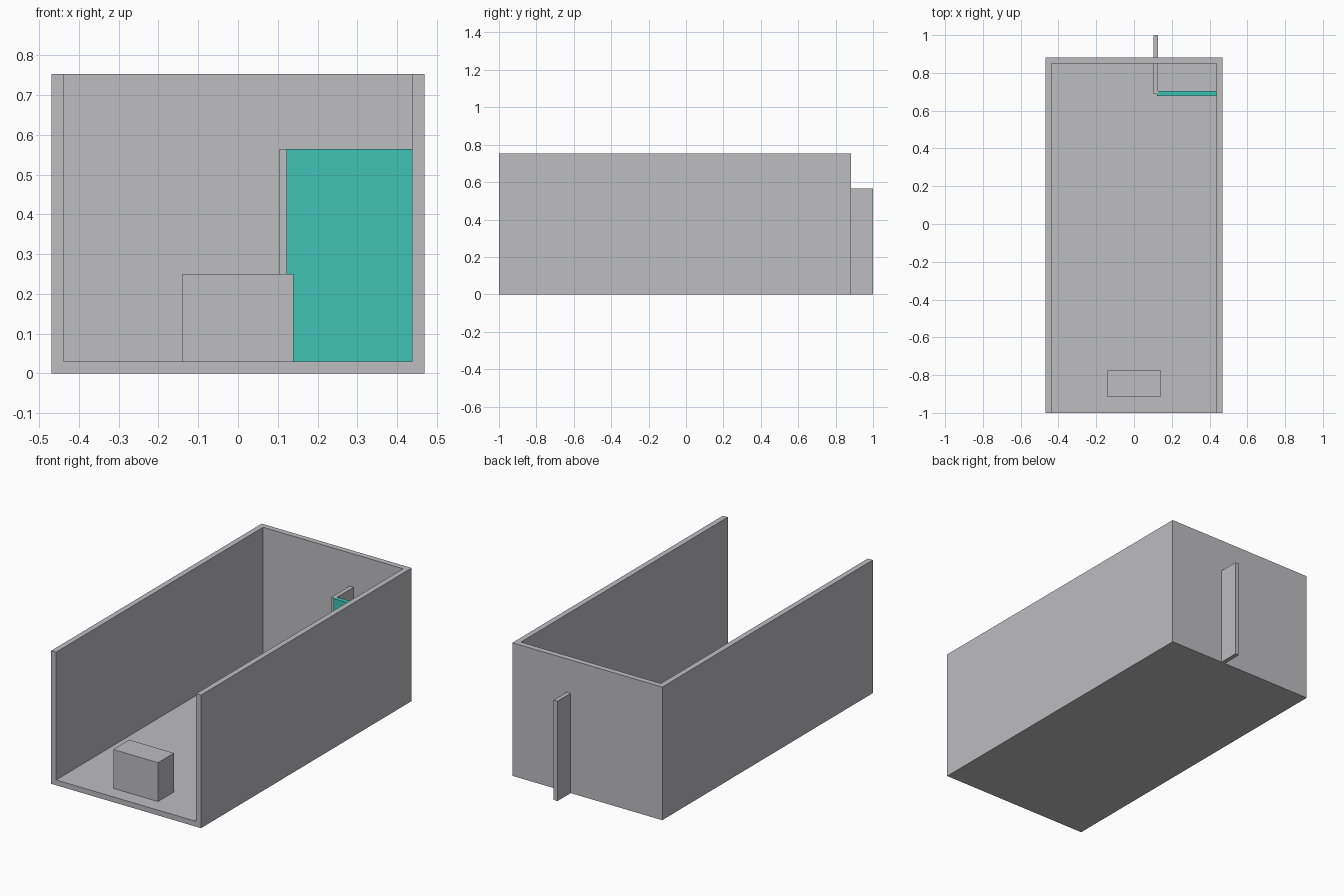
import bpy

if "Cube" in bpy.data.objects:
    bpy.data.objects.remove(bpy.data.objects["Cube"])


def material(name, rgb):
    m = bpy.data.materials.new(name)
    m.diffuse_color = (*rgb, 1)
    m.use_nodes = True
    m.node_tree.nodes["Principled BSDF"].inputs["Base Color"].default_value = m.diffuse_color
    return m


grey = material("light grey", (0.51, 0.51, 0.535))
teal = material("teal", (0.05, 0.54, 0.455))


def box(name, x, y, z, mat):
    """Box from (min, max) ranges on each axis."""
    bpy.ops.mesh.primitive_cube_add(size=1)
    ob = bpy.context.object
    ob.name = name
    ob.scale = [r[1] - r[0] for r in (x, y, z)]
    ob.location = [(r[0] + r[1]) / 2 for r in (x, y, z)]
    bpy.ops.object.transform_apply(location=True, rotation=False, scale=True)
    ob.data.materials.append(mat)
    return ob


# Room shell: floor, two sides and back, open at front and top
shell = box("room_shell", (-0.469, 0.469), (-1, 0.882), (0, 0.753), grey)
cutter = box("room_cutter", (-0.438, 0.438), (-1.2, 0.85), (0.03, 1), grey)
cutter.hide_render = True
mod = shell.modifiers.new("hollow", 'BOOLEAN')
mod.operation = 'DIFFERENCE'
mod.solver = 'EXACT'
mod.object = cutter
bpy.context.view_layer.objects.active = shell
bpy.ops.object.modifier_apply(modifier="hollow")
bpy.data.objects.remove(cutter)

# Counter near the open front
box("counter", (-0.14, 0.14), (-0.915, -0.772), (0.02, 0.25), grey)

# Corner closet: grey side partition passing through the back wall, teal front
box("side_partition", (0.104, 0.128), (0.687, 1.0), (0, 0.565), grey)
box("teal_partition", (0.122, 0.438), (0.678, 0.704), (0, 0.565), teal)
